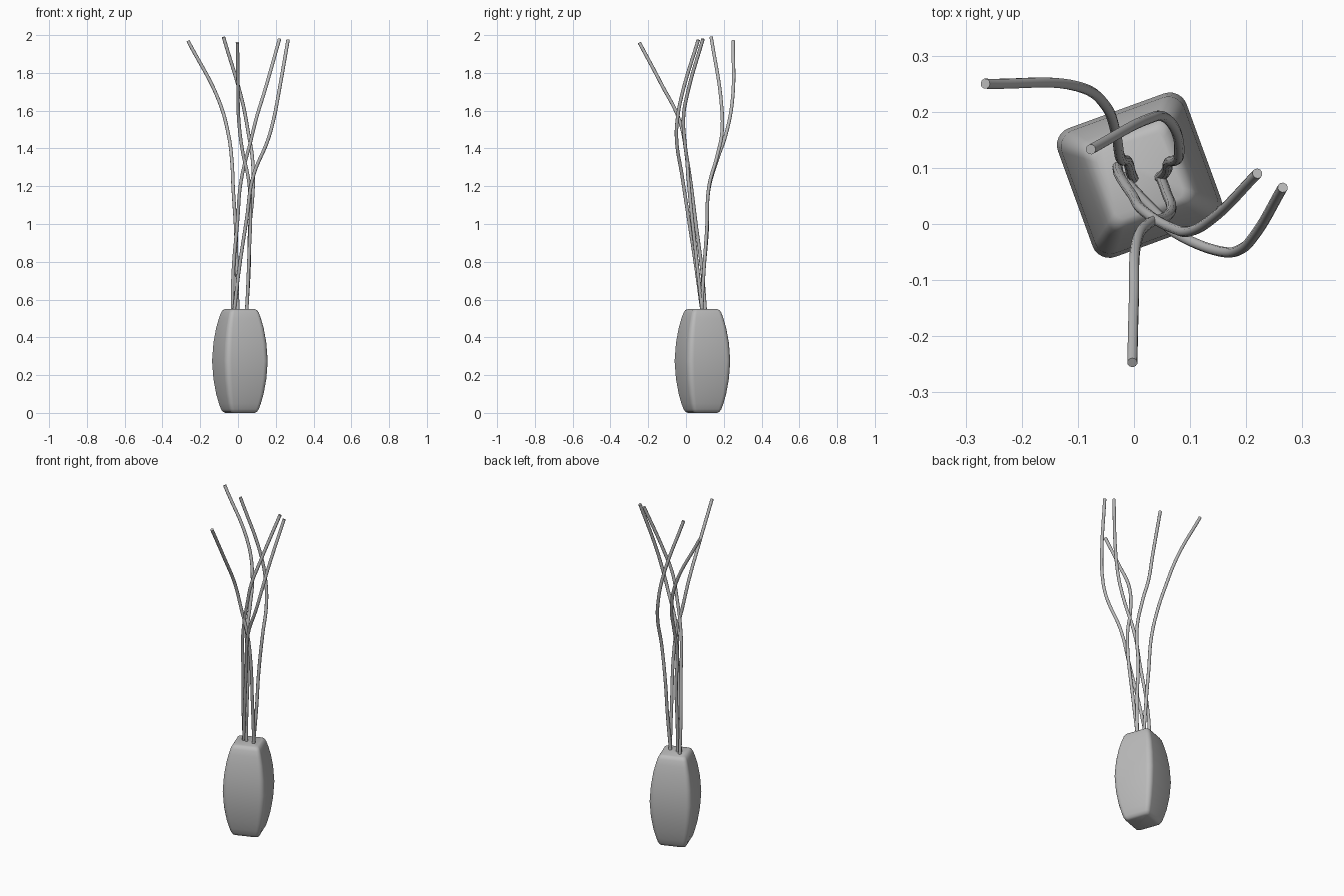
import bpy, bmesh, math
from mathutils import Vector

cube = bpy.data.objects.get("Cube")
if cube:
    bpy.data.objects.remove(cube, do_unlink=True)


def make_material(name, color):
    mat = bpy.data.materials.new(name)
    mat.use_nodes = True
    mat.diffuse_color = color
    mat.node_tree.nodes["Principled BSDF"].inputs["Base Color"].default_value = color
    return mat


grey = make_material("plain grey", (0.5, 0.5, 0.5, 1))


def rounded_square(half, radius, steps=6):
    """Outline points of a square with rounded corners."""
    points = []
    for corner in range(4):
        for i in range(steps + 1):
            a = math.pi / 2 * (corner + i / steps)
            mid = math.pi / 2 * (corner + 0.5)
            inner = (half - radius) * math.sqrt(2)
            points.append((inner * math.cos(mid) + radius * math.cos(a),
                           inner * math.sin(mid) + radius * math.sin(a)))
    return points


def finish(obj, angle):
    bpy.ops.object.select_all(action='DESELECT')
    obj.select_set(True)
    bpy.context.view_layer.objects.active = obj
    if obj.type == 'CURVE':
        bpy.ops.object.convert(target='MESH')
    bpy.ops.object.shade_smooth_by_angle(angle=math.radians(angle))


# Vase: rounded square rings that swell towards the middle
HEIGHT = 0.55
lower = [(0, 0.064), (0.006, 0.075), (0.02, 0.083), (0.05, 0.092),
         (0.1, 0.104), (0.18, 0.116)]
profile = lower + [(HEIGHT / 2, 0.122)] + [(HEIGHT - z, h) for z, h in reversed(lower)]
bm = bmesh.new()
rings = [[bm.verts.new((x, y, z)) for x, y in rounded_square(h, h * 0.26)]
         for z, h in profile]
for low, high in zip(rings, rings[1:]):
    for i in range(len(low)):
        j = (i + 1) % len(low)
        bm.faces.new((low[i], low[j], high[j], high[i]))
bm.faces.new(list(reversed(rings[0])))
bm.faces.new(rings[-1])
mesh = bpy.data.meshes.new("vase")
bm.to_mesh(mesh)
bm.free()
mesh.materials.append(grey)
vase = bpy.data.objects.new("vase", mesh)
vase.location = (0.01, 0.087, 0)
vase.rotation_euler.z = math.radians(20)
bpy.context.collection.objects.link(vase)
finish(vase, 50)


# Branches: thin tubes that start inside the vase and fan out at the top
def branch(name, points):
    curve = bpy.data.curves.new(name, 'CURVE')
    curve.dimensions = '3D'
    curve.bevel_depth = 0.0092
    curve.bevel_resolution = 3
    curve.use_fill_caps = True
    curve.resolution_u = 10
    spline = curve.splines.new('BEZIER')
    spline.bezier_points.add(len(points) - 1)
    for bp, co in zip(spline.bezier_points, points):
        bp.co = Vector(co)
        bp.handle_left_type = bp.handle_right_type = 'AUTO'
    curve.materials.append(grey)
    obj = bpy.data.objects.new(name, curve)
    bpy.context.collection.objects.link(obj)
    finish(obj, 50)


branch("back_right_branch", [
    (0, .08, .5), (-.005, .09, .7), (-.012, .112, .97), (-.025, .12, 1.18),
    (-.033, .165, 1.34), (-.05, .21, 1.47), (-.1, .245, 1.65), (-.265, .25, 1.97)])
branch("back_branch", [
    (.043, .08, .5), (.058, .095, .76), (.062, .11, .97), (.08, .122, 1.2),
    (.075, .165, 1.36), (.055, .19, 1.48), (.025, .187, 1.64), (-.077, .133, 1.99)])
branch("front_branch", [
    (.045, .09, .5), (.058, .055, .82), (.066, .025, 1.1), (.055, .012, 1.24),
    (.025, 0, 1.38), (.004, -.035, 1.55), (0, -.13, 1.74), (-.003, -.247, 1.96)])
branch("left_branch", [
    (-.03, .105, .5), (-.025, .085, .75), (-.002, .05, 1.02), (.015, .025, 1.22),
    (.07, -.008, 1.45), (.1, -.013, 1.57), (.14, .01, 1.7), (.22, .09, 1.98)])
branch("front_left_branch", [
    (-.025, .09, .5), (.01, .05, .79), (.045, .015, 1.02), (.08, -.02, 1.25),
    (.16, -.05, 1.45), (.19, -.045, 1.56), (.215, -.02, 1.69), (.265, .065, 1.975)])
